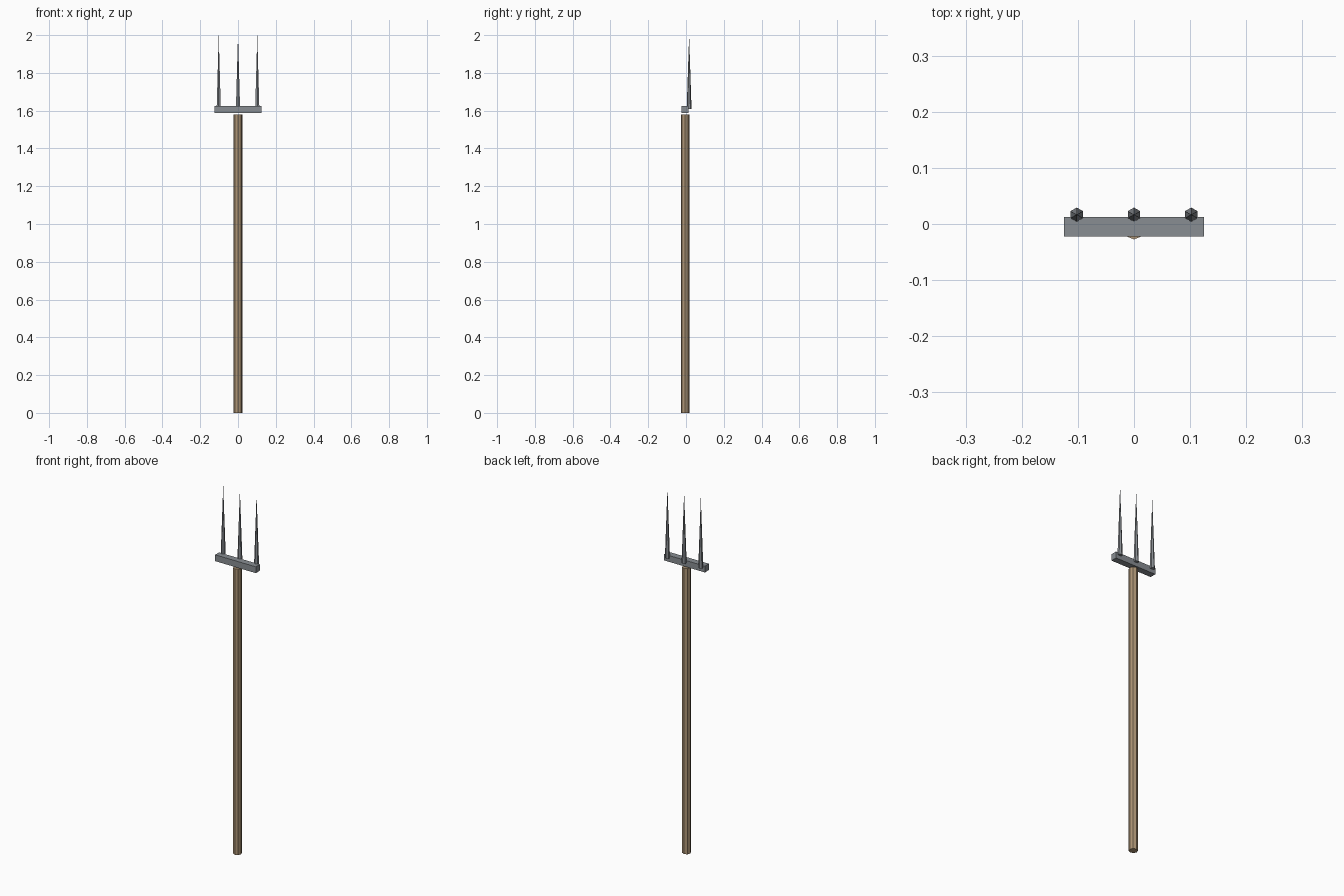
import bpy
from math import pi

if "Cube" in bpy.data.objects:
    bpy.data.objects.remove(bpy.data.objects["Cube"])

def material(name, color):
    m = bpy.data.materials.new(name)
    m.diffuse_color = color
    m.use_nodes = True
    m.node_tree.nodes["Principled BSDF"].inputs["Base Color"].default_value = m.diffuse_color
    return m

wood = material("wood", (0.42, 0.30, 0.18, 1))
iron = material("iron", (0.25, 0.27, 0.29, 1))

def spike(name, sides, r1, r2, x, y, z0, z1, mat):
    # blender cones start with a vertex on +y
    bpy.ops.mesh.primitive_cone_add(vertices=sides, radius1=r1, radius2=r2, depth=z1 - z0,
                                    location=(x, y, (z0 + z1) / 2))
    o = bpy.context.object
    o.name = name
    o.data.materials.append(mat)
    return o

# wooden shaft
spike("handle", 8, 0.0225, 0.0225, 0, -0.005, 0, 1.58, wood)

# cross bar
bpy.ops.mesh.primitive_cube_add(size=1, location=(0, -0.005, 1.606))
bar = bpy.context.object
bar.name = "cross_bar"
bar.scale = (0.249, 0.035, 0.035)
bar.data.materials.append(iron)

# three tines on the back of the bar
for label, x in (("left", -0.102), ("middle", 0), ("right", 0.102)):
    spike("tine_" + label, 6, 0.0128, 0, x, 0.0165, 1.61, 2.0, iron)
